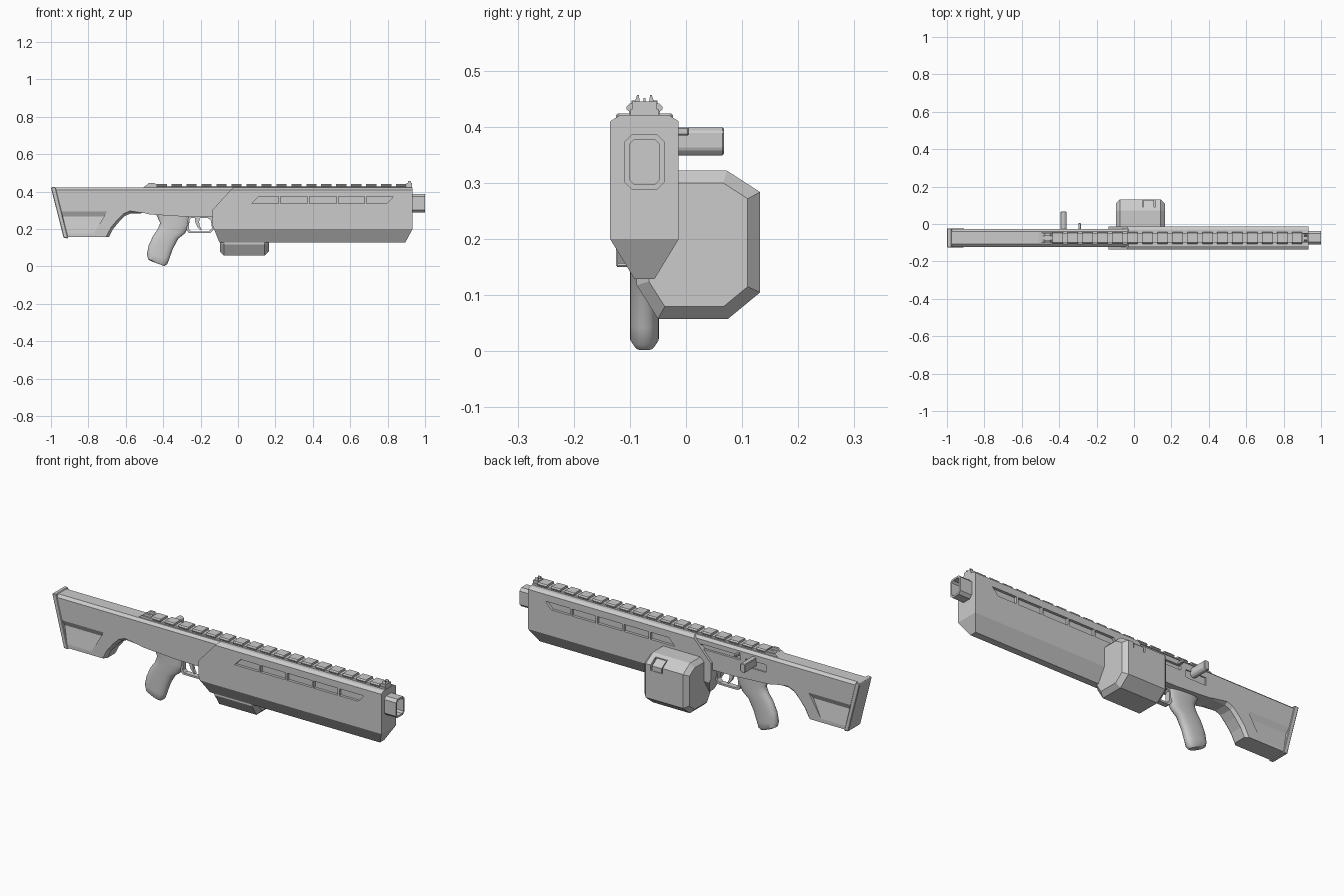
import bpy, bmesh, math
from mathutils import Vector

if "Cube" in bpy.data.objects:
    bpy.data.objects.remove(bpy.data.objects["Cube"])

C = -0.074  # centre plane of the gun body


def make(name, bm):
    bmesh.ops.recalc_face_normals(bm, faces=bm.faces[:])
    me = bpy.data.meshes.new(name)
    bm.to_mesh(me)
    bm.free()
    ob = bpy.data.objects.new(name, me)
    bpy.context.collection.objects.link(ob)
    return ob


def prism_bm(pts, axis, a, b):
    bm = bmesh.new()
    rings = []
    for d in (a, b):
        rings.append([bm.verts.new((p, d, q) if axis == 'y' else (d, p, q)) for p, q in pts])
    n = len(pts)
    bm.faces.new(rings[0])
    bm.faces.new(rings[1][::-1])
    for i in range(n):
        j = (i + 1) % n
        bm.faces.new((rings[0][i], rings[0][j], rings[1][j], rings[1][i]))
    return bm


def prism(name, pts, axis, a, b, bevel=0):
    bm = prism_bm(pts, axis, a, b)
    if bevel:
        bmesh.ops.recalc_face_normals(bm, faces=bm.faces[:])
        bmesh.ops.bevel(bm, geom=bm.edges[:], offset=bevel, segments=1, affect='EDGES')
    return make(name, bm)


def box(name, x0, x1, y0, y1, z0, z1, bevel=0):
    return prism(name, [(x0, z0), (x1, z0), (x1, z1), (x0, z1)], 'y', y0, y1, bevel)


def boolean(ob, tool, op='DIFFERENCE'):
    m = ob.modifiers.new('cut', 'BOOLEAN')
    m.operation, m.object, m.solver = op, tool, 'EXACT'
    bpy.context.view_layer.objects.active = ob
    bpy.ops.object.modifier_apply(modifier=m.name)
    bpy.data.objects.remove(tool)


def sym(half):
    """Mirror a half section of (offset, z) points about the centre plane."""
    return [(C + y, z) for y, z in half] + [(C - y, z) for y, z in reversed(half)]


def octagon(hy, z0, z1, c):
    return sym([(hy - c, z0), (hy, z0 + c), (hy, z1 - c), (hy - c, z1)])


# Handguard: side outline intersected with cross-section
guard = prism('handguard', [(-0.10, 0.129), (0.895, 0.129), (0.933, 0.2), (0.933, 0.43),
                            (-0.02, 0.43), (-0.136, 0.303), (-0.136, 0.22)], 'y', -0.3, 0.2)
boolean(guard, prism('tool', sym([(0.018, 0.129), (0.061, 0.2), (0.061, 0.41), (0.044, 0.421)]),
                     'x', -0.5, 1.2), 'INTERSECT')
# Vent slots on both sides
edges = [0.07, 0.222, 0.377, 0.532, 0.682, 0.836]
for i in range(5):
    x0, x1 = edges[i] + 0.005, edges[i + 1] - 0.005
    lt = 0.035 if i == 0 else 0
    rt = 0.035 if i == 4 else 0
    pts = [(x0, 0.337), (x1 - rt, 0.337), (x1, 0.374), (x0 + lt, 0.374)]
    for s in (-1, 1):
        a, b = sorted((C + s * 0.047, C + s * 0.09))
        boolean(guard, prism('tool', pts, 'y', a, b))

# Receiver and stock, one continuous shell
bm = prism_bm([(-0.99, 0.43), (-0.92, 0.157), (-0.69, 0.157), (-0.668, 0.2), (-0.635, 0.24),
               (-0.605, 0.27), (-0.575, 0.283), (-0.5, 0.285), (-0.47, 0.278), (-0.28, 0.266),
               (0.0, 0.262), (0.0, 0.43)], 'y', C - 0.048, C + 0.048)
bmesh.ops.recalc_face_normals(bm, faces=bm.faces[:])
under = [e for e in bm.edges if abs(e.verts[0].co.y - e.verts[1].co.y) < 1e-4
         and all(-0.7 < v.co.x < -0.49 and v.co.z < 0.29 for v in e.verts)]
bmesh.ops.bevel(bm, geom=under, offset=0.014, segments=1, affect='EDGES')
stock = make('receiver_and_stock', bm)
boolean(stock, prism('tool', sym([(0.07, 0.1), (0.07, 0.37), (0.048, 0.408), (0.034, 0.421)]),
                     'x', -1.2, 0.3), 'INTERSECT')
# Tapered side recess on both sides of the stock
for s in (-1, 1):
    sec = [(0.049, 0.297), (0.034, 0.266), (0.049, 0.17), (0.08, 0.17), (0.08, 0.297)]
    bm = prism_bm([(C + s * y, z) for y, z in sec], 'x', -0.955, -0.70)
    for v in bm.verts:
        v.co.x += (0.6 if v.co.x > -0.8 else -0.264) * (v.co.z - 0.295)
    boolean(stock, make('tool', bm))
# Bolt slot on the far side
boolean(stock, box('tool', -0.30, -0.07, C + 0.036, C + 0.08, 0.36, 0.384))
boolean(stock, box('tool', -0.45, -0.33, C + 0.042, C + 0.08, 0.335, 0.375))

# Butt pad
prism('butt_pad', [(-1.0, 0.42), (-0.932, 0.152), (-0.908, 0.150), (-0.976, 0.424), (-0.995, 0.424)],
      'y', C - 0.051, C + 0.051, 0.003)

# Muzzle, hollow octagon
muzzle = prism('muzzle', octagon(0.036, 0.288, 0.387, 0.014), 'x', 0.90, 1.0)
boolean(muzzle, prism('tool', octagon(0.027, 0.297, 0.378, 0.009), 'x', 0.94, 1.1))

# Top rail with repeated teeth
box('rail_base', -0.44, 0.93, C - 0.026, C + 0.026, 0.415, 0.431)
tooth = sym([(0.024, 0.425), (0.032, 0.431), (0.032, 0.436), (0.026, 0.442)])
n = 17
step = 1.36 / n
for i in range(n):
    x = -0.435 + i * step
    prism('rail_tooth_%d' % i, tooth, 'x', x, x + step * 0.68)

# Rear sight: base with two wings
prism('rear_sight_base', [(-0.515, 0.418), (-0.43, 0.418), (-0.43, 0.432), (-0.49, 0.434)],
      'y', C - 0.028, C + 0.028)
for s in (-1, 1):
    prism('rear_sight_wing', [(-0.50, 0.425), (-0.42, 0.425), (-0.448, 0.447), (-0.475, 0.447)],
          'y', C + s * 0.017 - 0.006, C + s * 0.017 + 0.006)

# Front sight: base, post and two ears
box('front_sight_base', 0.90, 0.93, C - 0.022, C + 0.022, 0.43, 0.445)
box('front_sight_post', 0.913, 0.919, C - 0.002, C + 0.002, 0.44, 0.452)
for s in (-1, 1):
    prism('front_sight_ear', sym([]) or [(C + s * 0.008, 0.442), (C + s * 0.018, 0.442),
          (C + s * 0.013, 0.457), (C + s * 0.010, 0.457)], 'x', 0.908, 0.924)

# Pistol grip: lofted rounded sections given as back and front points
stations = [((-0.44, 0.285), (-0.255, 0.28)), ((-0.416, 0.232), (-0.262, 0.22)),
            ((-0.43, 0.197), (-0.282, 0.178)), ((-0.453, 0.166), (-0.318, 0.15)),
            ((-0.478, 0.112), (-0.348, 0.095)), ((-0.487, 0.065), (-0.367, 0.042)),
            ((-0.480, 0.038), (-0.378, 0.012)), ((-0.462, 0.027), (-0.393, 0.002))]
bm = bmesh.new()
rings, N = [], 20
for k, (b, f) in enumerate(stations):
    b, f = Vector((b[0], C, b[1])), Vector((f[0], C, f[1]))
    w = 0.019 if k == len(stations) - 1 else 0.026
    ring = []
    for i in range(N):
        t = 2 * math.pi * i / N
        c, s = math.cos(t), math.sin(t)
        u = math.copysign(abs(c) ** 0.75, c)
        v = math.copysign(abs(s) ** 0.75, s)
        ring.append(bm.verts.new((b + f) / 2 + (f - b) / 2 * u + Vector((0, w * v, 0))))
    rings.append(ring)
for r0, r1 in zip(rings, rings[1:]):
    for i in range(N):
        j = (i + 1) % N
        bm.faces.new((r0[i], r0[j], r1[j], r1[i]))
bm.faces.new(rings[0])
bm.faces.new(rings[-1])
grip = make('grip', bm)

# Trigger guard and trigger
tg = prism('trigger_guard', [(-0.275, 0.275), (-0.275, 0.195), (-0.262, 0.178), (-0.15, 0.178),
                             (-0.128, 0.2), (-0.128, 0.275)], 'y', C - 0.014, C + 0.014)
boolean(tg, prism('tool', [(-0.26, 0.25), (-0.262, 0.2), (-0.252, 0.188), (-0.155, 0.188),
                           (-0.139, 0.205), (-0.145, 0.245), (-0.16, 0.258), (-0.25, 0.258)],
                  'y', C - 0.1, C + 0.1))
prism('trigger', [(-0.232, 0.27), (-0.228, 0.235), (-0.218, 0.212), (-0.2, 0.193), (-0.194, 0.197),
                  (-0.205, 0.216), (-0.208, 0.238), (-0.202, 0.27)], 'y', C - 0.007, C + 0.007)

# Side magazine: chamfered octagonal box
mag = prism('magazine', [(-0.06, 0.322), (0.073, 0.322), (0.132, 0.284), (0.132, 0.105),
                         (0.075, 0.058), (-0.05, 0.058), (-0.088, 0.118), (-0.088, 0.3)],
            'x', -0.097, 0.165, 0.0)
bm = bmesh.new()
bm.from_mesh(mag.data)
rim = [e for e in bm.edges if abs(e.verts[0].co.x - e.verts[1].co.x) < 1e-4]
bmesh.ops.bevel(bm, geom=rim, offset=0.022, segments=1, affect='EDGES')
bm.to_mesh(mag.data)
bm.free()
boolean(mag, box('tool', 0.045, 0.115, 0.09, 0.2, 0.255, 0.4))
# Latch fills the notch, slightly recessed
prism('magazine_latch', [(0.085, 0.309), (0.129, 0.280), (0.129, 0.25), (0.085, 0.25)],
      'x', 0.052, 0.108)

# Charging handle and small bolt nub
prism('charging_handle', [(-0.392, 0.352), (-0.372, 0.349), (-0.362, 0.36), (-0.362, 0.392),
                          (-0.374, 0.4), (-0.392, 0.396)], 'y', C + 0.04, 0.068, 0.003)
box('bolt_nub', -0.298, -0.284, C + 0.03, 0.005, 0.385, 0.399, 0.002)

# Smooth only the moulded grip
bpy.ops.object.select_all(action='DESELECT')
grip.select_set(True)
bpy.context.view_layer.objects.active = grip
bpy.ops.object.shade_smooth_by_angle(angle=math.radians(40))
